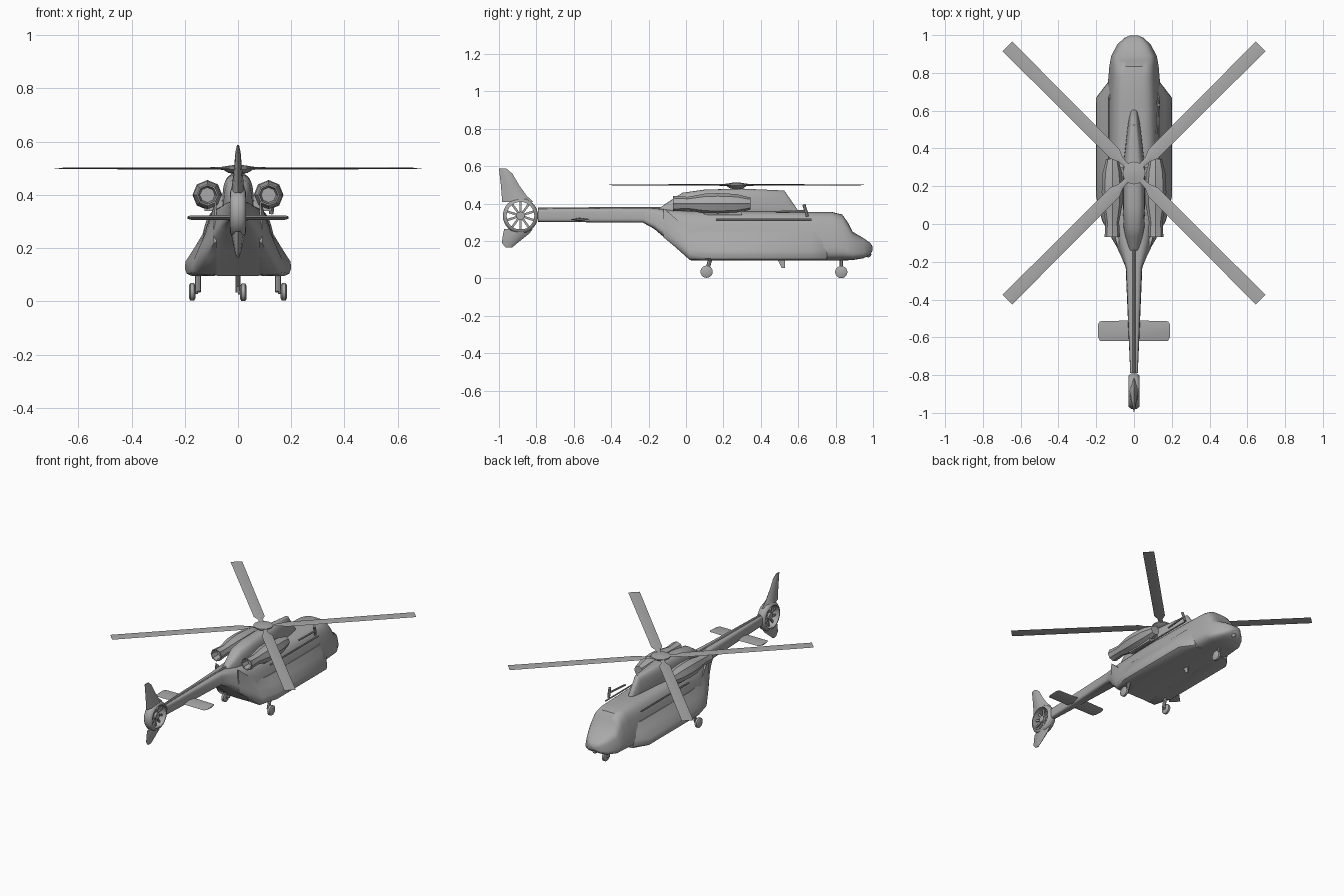
import bpy, bmesh, math
from mathutils import Vector, Matrix

if "Cube" in bpy.data.objects:
    bpy.data.objects.remove(bpy.data.objects["Cube"])

grey = bpy.data.materials.new("hull_grey")
grey.use_nodes = True
grey.diffuse_color = (0.4, 0.4, 0.4, 1)
grey.node_tree.nodes["Principled BSDF"].inputs["Base Color"].default_value = (0.4, 0.4, 0.4, 1)


def finish(name, bm, angle=35):
    bmesh.ops.recalc_face_normals(bm, faces=bm.faces)
    mesh = bpy.data.meshes.new(name)
    bm.to_mesh(mesh)
    bm.free()
    ob = bpy.data.objects.new(name, mesh)
    bpy.context.collection.objects.link(ob)
    mesh.materials.append(grey)
    bpy.ops.object.select_all(action="DESELECT")
    ob.select_set(True)
    bpy.context.view_layer.objects.active = ob
    bpy.ops.object.shade_smooth_by_angle(angle=math.radians(angle))
    return ob


def loft(name, rings, angle=35):
    """Skin a list of equal-length point rings and cap both ends."""
    bm = bmesh.new()
    rows = [[bm.verts.new(p) for p in ring] for ring in rings]
    n = len(rows[0])
    for a, b in zip(rows, rows[1:]):
        for i in range(n):
            j = (i + 1) % n
            bm.faces.new((a[i], a[j], b[j], b[i]))
    bm.faces.new(rows[0])
    bm.faces.new(rows[-1])
    return finish(name, bm, angle)


def hull_ring(y, zb, zt, wb, wt, n=32, power=0.5):
    """Rounded-box section whose width runs from wb at the floor to wt at the roof."""
    ring = []
    for i in range(n):
        a = 2 * math.pi * i / n
        c, s = math.cos(a), math.sin(a)
        v = math.copysign(abs(s) ** power, s) * 0.5 + 0.5
        w = wb + (wt - wb) * v
        ring.append((math.copysign(abs(c) ** power, c) * w, y, zb + (zt - zb) * v))
    return ring


def lathe(name, profile, centre, axis="Y", sides=8, angle=35):
    """Turn (distance along axis, radius) points about an axis."""
    bm = bmesh.new()
    verts = [bm.verts.new((r, 0, d)) for d, r in profile]
    edges = [bm.edges.new(p) for p in zip(verts, verts[1:])]
    bmesh.ops.spin(bm, geom=verts + edges, cent=(0, 0, 0), axis=(0, 0, 1),
                   angle=2 * math.pi, steps=sides, use_duplicate=False)
    bmesh.ops.remove_doubles(bm, verts=bm.verts, dist=0.0003)
    turn = {"X": Matrix.Rotation(math.pi / 2, 4, "Y"),
            "Y": Matrix.Rotation(-math.pi / 2, 4, "X"), "Z": Matrix()}[axis]
    bm.transform(Matrix.Translation(centre) @ turn)
    return finish(name, bm, angle)


def rod(name, a, b, r, sides=8):
    a, b = Vector(a), Vector(b)
    bm = bmesh.new()
    bmesh.ops.create_cone(bm, cap_ends=True, segments=sides, radius1=r, radius2=r,
                          depth=(b - a).length)
    bm.transform(Matrix.Translation((a + b) / 2)
                 @ (b - a).to_track_quat("Z", "Y").to_matrix().to_4x4())
    return finish(name, bm)


def box(name, centre, size, turn=Matrix()):
    bm = bmesh.new()
    bmesh.ops.create_cube(bm, size=1)
    bm.transform(Matrix.Translation(centre) @ turn @ Matrix.Diagonal((*size, 1)))
    return finish(name, bm)


def foil(name, stations):
    """Vertical fin from (z, rear y, front y, half thickness)."""
    rings = []
    for z, y0, y1, t in stations:
        d = y1 - y0
        rings.append([(0, y0, z), (t * 0.7, y0 + d * 0.35, z), (t, y0 + d * 0.7, z),
                      (0, y1, z), (-t, y0 + d * 0.7, z), (-t * 0.7, y0 + d * 0.35, z)])
    return loft(name, rings, 50)


# Cabin and tail boom
loft("fuselage", [hull_ring(*s) for s in (
    (0.998, 0.15, 0.17, 0.02, 0.02), (0.985, 0.127, 0.19, 0.055, 0.045),
    (0.95, 0.108, 0.215, 0.095, 0.075), (0.89, 0.098, 0.25, 0.13, 0.1),
    (0.865, 0.097, 0.3, 0.138, 0.098), (0.835, 0.096, 0.342, 0.145, 0.096),
    (0.78, 0.095, 0.355, 0.15, 0.1), (0.65, 0.095, 0.356, 0.165, 0.105),
    (0.3, 0.095, 0.36, 0.168, 0.11), (0.03, 0.095, 0.362, 0.165, 0.1),
    (-0.08, 0.188, 0.366, 0.125, 0.08), (-0.17, 0.265, 0.375, 0.075, 0.055),
    (-0.23, 0.298, 0.378, 0.046, 0.04), (-0.5, 0.3, 0.375, 0.034, 0.03),
    (-0.79, 0.303, 0.372, 0.02, 0.02))], 40)

# Engine deck cowling and drive shaft cover
loft("rotor_cowling", [hull_ring(*s, power=0.65) for s in (
    (0.605, 0.33, 0.355, 0.02, 0.012), (0.56, 0.33, 0.42, 0.03, 0.016),
    (0.525, 0.33, 0.47, 0.038, 0.02), (0.3, 0.33, 0.48, 0.064, 0.05),
    (0.1, 0.33, 0.475, 0.064, 0.052), (-0.02, 0.33, 0.458, 0.06, 0.045),
    (-0.07, 0.33, 0.425, 0.05, 0.034), (-0.14, 0.33, 0.378, 0.03, 0.02))], 40)
rod("shaft_cover", (0, -0.1, 0.374), (0, -0.79, 0.37), 0.009)

# Parts in left and right pairs
sponson_section = ((0.08, 0.097), (0.172, 0.095), (0.193, 0.105), (0.2, 0.125),
                   (0.197, 0.15), (0.165, 0.2), (0.135, 0.25), (0.08, 0.25))
sponson_stations = ((0.755, 0.45, 0), (0.67, 1, 0), (0.14, 1, 0), (0.02, 0.75, 0.004),
                    (-0.06, 0.4, 0.075), (-0.12, 0.1, 0.125))
engine_profile = ((0.345, 0), (0.345, 0.032), (0.27, 0.051), (0.17, 0.056), (0.1, 0.053),
                  (0.01, 0.036), (-0.07, 0.041), (-0.07, 0.035), (-0.02, 0.028), (-0.02, 0))
tyre = ((-0.012, 0), (-0.012, 0.024), (-0.007, 0.033), (0.007, 0.033), (0.012, 0.024), (0.012, 0))

for side, s in (("left", 1), ("right", -1)):
    loft(side + "_sponson", [[(s * (0.08 + (x - 0.08) * k), y, z + up) for x, z in sponson_section]
                             for y, k, up in sponson_stations], 40)
    lathe(side + "_engine", engine_profile, (s * 0.115, 0, 0.4))
    box(side + "_engine_mount", (s * 0.09, 0.2, 0.37), (0.07, 0.2, 0.06))
    rod(side + "_door_rail", (s * 0.134, 0.16, 0.315), (s * 0.134, 0.67, 0.315), 0.005, 6)
    lathe(side + "_main_wheel", tyre, (s * 0.172, 0.11, 0.036), "X", 16)
    rod(side + "_main_strut", (s * 0.15, 0.11, 0.036), (s * 0.15, 0.135, 0.12), 0.011)
    rod(side + "_main_axle", (s * 0.15, 0.11, 0.036), (s * 0.172, 0.11, 0.036), 0.008)
    # Tailplane half
    loft(side + "_tailplane", [[(s * x, y0, 0.315), (s * x, y0 + 0.05, 0.315 + t),
                                (s * x, y1, 0.318), (s * x, y0 + 0.05, 0.315 - t)]
                               for x, y0, y1, t in ((0, -0.62, -0.51, 0.01),
                                                    (0.18, -0.62, -0.515, 0.008),
                                                    (0.19, -0.6, -0.53, 0.004))], 50)

# Nose gear, belly aerial, nose sensor and rescue hoist
lathe("nose_wheel", tyre, (0.02, 0.83, 0.034), "X", 16)
rod("nose_strut", (0, 0.83, 0.034), (0, 0.83, 0.12), 0.009)
rod("nose_axle", (0, 0.83, 0.034), (0.02, 0.83, 0.034), 0.008)
loft("belly_aerial", [[(-0.004, a, z), (0.004, a, z), (0.004, b, z), (-0.004, b, z)]
                      for z, a, b in ((0.1, 0.49, 0.53), (0.055, 0.512, 0.528))])
ball = [(0.016 * math.cos(i * math.pi / 6), 0.016 * math.sin(i * math.pi / 6)) for i in range(7)]
lathe("nose_sensor", ball, (0, 0.975, 0.128), "Z", 12)
rod("hoist_post", (0.125, 0.65, 0.33), (0.13, 0.63, 0.395), 0.009)
rod("hoist_arm", (0.12, 0.48, 0.355), (0.13, 0.65, 0.36), 0.006)

# Tail fin with ducted rotor
duct = Vector((0, -0.885, 0.335))
ring = ((-0.03, 0.074), (-0.028, 0.083), (-0.014, 0.094), (0.014, 0.094),
        (0.028, 0.083), (0.03, 0.074), (-0.03, 0.074))
lathe("tail_duct", ring, duct, "X", 32, 50)
foil("upper_fin", ((0.408, -0.984, -0.815, 0.028), (0.44, -0.985, -0.85, 0.022),
                   (0.5, -0.99, -0.893, 0.015), (0.56, -0.997, -0.928, 0.01),
                   (0.587, -1.0, -0.96, 0.004)))
foil("lower_fin", ((0.263, -0.972, -0.82, 0.027), (0.24, -0.978, -0.838, 0.023),
                   (0.19, -0.985, -0.9, 0.013), (0.165, -0.965, -0.93, 0.004)))
rod("tail_rotor_hub", duct - Vector((0.018, 0, 0)), duct + Vector((0.018, 0, 0)), 0.022, 16)
for i in range(10):
    turn = Matrix.Rotation(i * math.pi / 5, 4, "X")
    box(f"tail_rotor_blade_{i + 1}", duct + turn @ Vector((0, 0, 0.046)),
        (0.008, 0.012, 0.06), turn)

# Main rotor
hub = Vector((0, 0.27, 0.5))
lathe("rotor_hub", ((-0.02, 0), (-0.018, 0.035), (-0.002, 0.06), (0.006, 0.06),
                    (0.012, 0.02), (0.012, 0)), hub, "Z", 16)
rod("rotor_mast", (0, 0.27, 0.44), hub, 0.025, 12)
blade_stations = ((0.04, 0.012, 0.006), (0.1, 0.016, 0.005), (0.14, 0.034, 0.004),
                  (0.9, 0.036, 0.003), (0.948, 0.036, 0.001))
for i in range(4):
    turn = Matrix.Rotation(math.pi / 4 + i * math.pi / 2, 4, "Z")
    loft(f"rotor_blade_{i + 1}", [[hub + turn @ Vector(p) for p in (
        (r, -w, 0), (r, w * 0.4, t), (r, w, 0), (r, w * 0.4, -t))]
        for r, w, t in blade_stations], 50)
